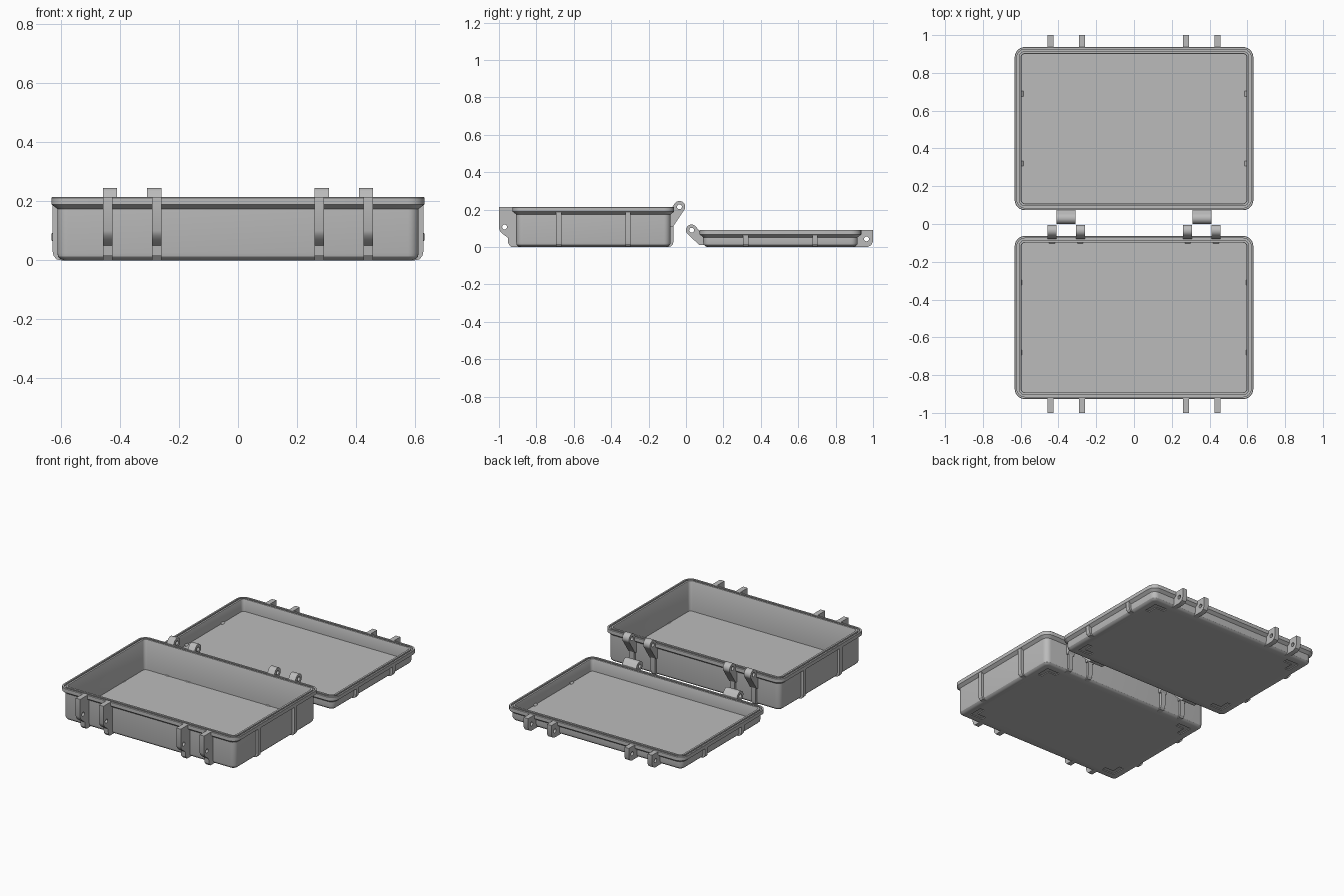
import bpy, bmesh, math

if "Cube" in bpy.data.objects:
    bpy.data.objects.remove(bpy.data.objects["Cube"], do_unlink=True)

grey = bpy.data.materials.new("grey plastic")
grey.use_nodes = True
colour = (0.5, 0.5, 0.5, 1)
grey.diffuse_color = colour
grey.node_tree.nodes["Principled BSDF"].inputs["Base Color"].default_value = colour
parts = []


def add_object(name, mesh):
    ob = bpy.data.objects.new(name, mesh)
    bpy.context.collection.objects.link(ob)
    parts.append(ob)
    return ob


def baked_mesh(ob):
    """Evaluate an object to a clean mesh."""
    bpy.context.view_layer.update()
    graph = bpy.context.evaluated_depsgraph_get()
    mesh = bpy.data.meshes.new_from_object(ob.evaluated_get(graph))
    bm = bmesh.new()
    bm.from_mesh(mesh)
    bmesh.ops.remove_doubles(bm, verts=bm.verts, dist=0.0001)
    bmesh.ops.recalc_face_normals(bm, faces=bm.faces)
    bm.to_mesh(mesh)
    bm.free()
    mesh.materials.clear()
    mesh.materials.append(grey)
    return mesh


def prism(name, outlines, location, width, rotation):
    """Extrude flat outlines; an inner outline becomes a hole."""
    curve = bpy.data.curves.new(name, "CURVE")
    curve.dimensions = "2D"
    curve.fill_mode = "BOTH"
    curve.extrude = width / 2
    for outline in outlines:
        spline = curve.splines.new("POLY")
        spline.points.add(len(outline) - 1)
        for point, (u, v) in zip(spline.points, outline):
            point.co = (u, v, 0, 1)
        spline.use_cyclic_u = True
    source = bpy.data.objects.new(name + "_outline", curve)
    bpy.context.collection.objects.link(source)
    mesh = baked_mesh(source)
    bpy.data.objects.remove(source, do_unlink=True)
    ob = add_object(name, mesh)
    ob.location = location
    ob.rotation_euler = rotation
    return ob


ACROSS_X = (math.pi / 2, 0, math.pi / 2)   # outline lies in y, z
ACROSS_Y = (math.pi / 2, 0, 0)             # outline lies in x, z


def arc(cy, cz, radius, start, end, steps):
    angles = [math.radians(start + (end - start) * i / steps) for i in range(steps + 1)]
    return [(cy + radius * math.cos(a), cz + radius * math.sin(a)) for a in angles]


def hole(cy, cz):
    return arc(cy, cz, 0.013, 0, 337.5, 15)


def tray(name, cy, half_x, half_y, top, floor):
    """Loft rounded rectangles from the underside, over the grooved rim, to the floor."""
    profile = [(0.042, 0), (0.03, 0.004), (0.022, 0.012), (0.019, 0.025),
               (0.019, top - 0.04), (0, top - 0.025), (0, top - 0.002), (0.002, top),
               (0.012, top), (0.012, top - 0.01), (0.022, top - 0.01), (0.022, top),
               (0.034, top), (0.036, top - 0.004), (0.036, floor)]
    bm = bmesh.new()
    rings = []
    for inset, z in profile:
        r = max(0.055 - inset, 0.014)
        ring = []
        for k, (sx, sy) in enumerate([(1, 1), (-1, 1), (-1, -1), (1, -1)]):
            x, y = sx * (half_x - inset - r), cy + sy * (half_y - inset - r)
            ring += [bm.verts.new((u, v, z)) for u, v in arc(x, y, r, k * 90, k * 90 + 90, 6)]
        rings.append(ring)
    count = len(rings[0])
    for low, high in zip(rings, rings[1:]):
        for i in range(count):
            j = (i + 1) % count
            bm.faces.new((low[i], low[j], high[j], high[i]))
    bm.faces.new(rings[0])
    bm.faces.new(rings[-1])
    bmesh.ops.recalc_face_normals(bm, faces=bm.faces)
    mesh = bpy.data.meshes.new(name)
    bm.to_mesh(mesh)
    bm.free()
    ob = add_object(name, mesh)

    # shallow L-shaped recesses under each corner
    ell = [(0, 0), (0.09, 0), (0.09, 0.03), (0.03, 0.03), (0.03, 0.09), (0, 0.09)]
    marks = [[(sx * (half_x - 0.075 - u), sy * (half_y - 0.075 - v)) for u, v in ell]
             for sx in (-1, 1) for sy in (-1, 1)]
    cutter = prism(name + "_recess_cutter", marks, (0, cy, 0), 0.012, (0, 0, 0))
    cut = ob.modifiers.new("recesses", "BOOLEAN")
    cut.operation = "DIFFERENCE"
    cut.solver = "EXACT"
    cut.object = cutter
    mesh = baked_mesh(ob)
    ob.modifiers.clear()
    ob.data = mesh
    parts.remove(cutter)
    bpy.data.objects.remove(cutter, do_unlink=True)


def rib_outline(face, sign, top):
    """Upright rib on a wall, rounded under at the foot."""
    shape = [(0, top), (0, 0.035), (-0.004, 0.015), (-0.015, 0.003), (-0.03, 0),
             (-0.05, 0), (-0.05, 0.01), (-0.025, 0.03), (-0.025, top)]
    return [(face + sign * u, z) for u, z in shape]


BASE_Y, LID_Y = -0.495, 0.505
BASE_TOP, LID_TOP = 0.214, 0.092
tray("base_tray", BASE_Y, 0.632, 0.432, BASE_TOP, 0.02)
tray("lid_tray", LID_Y, 0.632, 0.432, LID_TOP, 0.014)

# side ribs
for name, cy, top in (("base", BASE_Y, BASE_TOP), ("lid", LID_Y, LID_TOP)):
    for sx in (-1, 1):
        for dy in (-0.185, 0.185):
            prism(name + "_side_rib", [rib_outline(sx * 0.63, sx, top - 0.02)],
                  (0, cy + dy, 0), 0.028, ACROSS_Y)

# latch ears on the base front and the lid's far edge
base_ear = [(-1, 0.214), (-1, 0.1), (-0.994, 0.085), (-0.98, 0.07), (-0.953, 0.05),
            (-0.95, 0.018), (-0.935, 0), (-0.885, 0), (-0.9, 0.03), (-0.9, 0.18), (-0.924, 0.214)]
lid_ear = [(1, 0.09), (1, 0.03), (0.99, 0.01), (0.97, 0), (0.893, 0),
           (0.908, 0.02), (0.908, 0.06), (0.934, 0.09)]
for x in (-0.442, -0.276, 0.276, 0.442):
    prism("base_latch_ear", [base_ear, hole(-0.97, 0.107)], (x, 0, 0), 0.032, ACROSS_X)
    prism("lid_latch_ear", [lid_ear, hole(0.965, 0.043)], (x, 0, 0), 0.032, ACROSS_X)

# hinge knuckles with their arms, and the ribs below them
base_hinge = arc(-0.035, 0.215, 0.031, -45, 140, 14) + [(-0.085, 0.195), (-0.085, 0.11), (-0.068, 0.11)]
lid_hinge = arc(0.03, 0.09, 0.03, 40, 220, 14) + [(0.072, 0.01), (0.095, 0.01), (0.095, 0.06), (0.074, 0.082)]
for sx in (-1, 1):
    for x in (0.284, 0.434):
        prism("base_hinge_knuckle", [base_hinge, hole(-0.035, 0.215)], (sx * x, 0, 0), 0.048, ACROSS_X)
        prism("base_rear_rib", [rib_outline(-0.066, 1, 0.19)], (sx * x, 0, 0), 0.03, ACROSS_X)
    prism("lid_hinge_knuckle", [lid_hinge, hole(0.03, 0.09)], (sx * 0.359, 0, 0), 0.1, ACROSS_X)

# smooth rounded faces, keep crisp edges
bpy.ops.object.select_all(action="DESELECT")
for ob in parts:
    ob.select_set(True)
bpy.context.view_layer.objects.active = parts[0]
bpy.ops.object.shade_smooth_by_angle(angle=math.radians(30))
